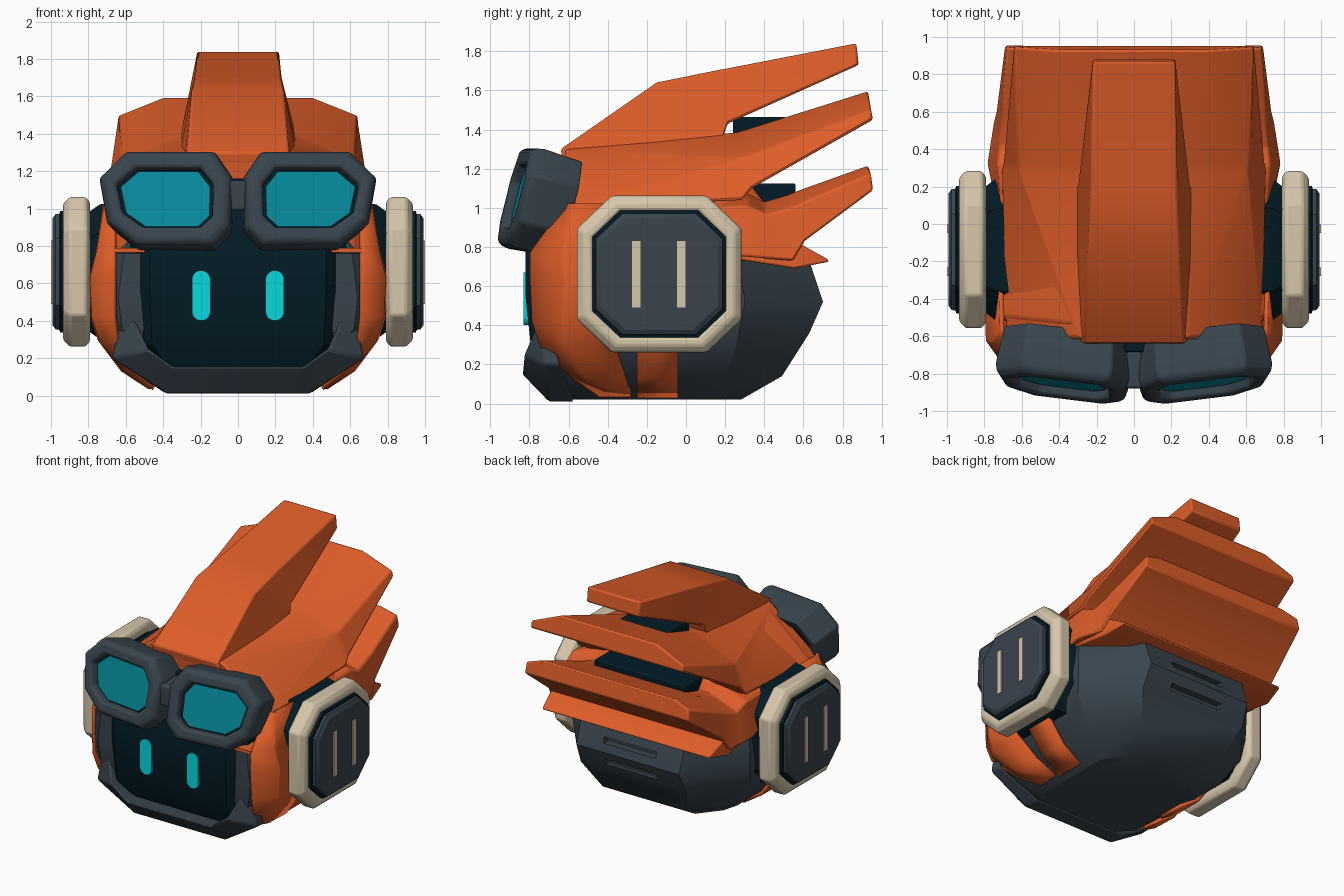
import bpy, bmesh, math
from mathutils import Matrix, Vector

if "Cube" in bpy.data.objects:
    bpy.data.objects.remove(bpy.data.objects["Cube"])


def colour(name, rgb):
    m = bpy.data.materials.new(name)
    m.diffuse_color = (*rgb, 1)
    m.use_nodes = True
    m.node_tree.nodes["Principled BSDF"].inputs["Base Color"].default_value = m.diffuse_color
    return m


ORANGE = colour("orange", (0.73, 0.11, 0.022))
SLATE = colour("slate", (0.041, 0.059, 0.076))
NAVY = colour("navy", (0.001, 0.011, 0.019))
BEIGE = colour("beige", (0.68, 0.57, 0.41))
TEAL = colour("teal", (0.002, 0.25, 0.32))
CYAN = colour("cyan", (0.002, 0.69, 0.74))


def loft(name, rings, mat, closed=True, loop=False, bevel=0, mirror=False, matrix=None):
    """Skin a row of equal-length rings; cap the ends, or join them in a loop."""
    bm = bmesh.new()
    rows = [[bm.verts.new(matrix @ Vector(p) if matrix else p) for p in r] for r in rings]
    n = len(rows[0])
    pairs = list(zip(rows, rows[1:])) + ([(rows[-1], rows[0])] if loop else [])
    for a, b in pairs:
        for i in range(n if closed else n - 1):
            j = (i + 1) % n
            bm.faces.new((a[i], a[j], b[j], b[i]))
    if closed and not loop:
        bm.faces.new(rows[0])
        bm.faces.new(rows[-1])
    bmesh.ops.recalc_face_normals(bm, faces=bm.faces)
    me = bpy.data.meshes.new(name)
    bm.to_mesh(me)
    bm.free()
    me.materials.append(mat)
    ob = bpy.data.objects.new(name, me)
    bpy.context.collection.objects.link(ob)
    if mirror:
        ob.modifiers.new("mirror", 'MIRROR')
    if bevel:
        b = ob.modifiers.new("bevel", 'BEVEL')
        b.width, b.segments, b.limit_method = bevel, 2, 'ANGLE'
    return ob


def flip(pts):
    return [(-x, y, z) for x, y, z in pts]


def sym(half):
    return half + flip(reversed(half))


def plan(z, w, front, back):
    """Horizontal octagon, cut more deeply at the back corners."""
    cf, cb = 0.11, max(0.57 * back, 0.02)
    return sym([(w - cf, front, z), (w, front + cf, z), (w, back - cb, z), (w - cb * 0.8, back, z)])


def box(name, x, y, z, mat, **kw):
    return loft(name, [[(a, y[0], z[0]), (a, y[1], z[0]), (a, y[1], z[1]), (a, y[0], z[1])]
                       for a in x], mat, **kw)


# Head shell with two vent slots at the back
shell = loft("head_shell", [plan(*r) for r in [
    (0.02, 0.40, -0.60, 0.28), (0.14, 0.58, -0.69, 0.49), (0.36, 0.73, -0.76, 0.63),
    (0.52, 0.75, -0.77, 0.70), (0.76, 0.72, -0.77, 0.62), (0.79, 0.71, -0.62, 0.60),
    (1.0, 0.60, -0.55, 0.30)]], SLATE)
for z in (0.43, 0.60):
    cutter = box("vent_cutter", (-0.22, 0.22), (0.62, 0.9), (z - 0.022, z + 0.022), SLATE)
    cutter.hide_render = True
    cutter.hide_set(True)
    m = shell.modifiers.new("vent", 'BOOLEAN')
    m.operation, m.object = 'DIFFERENCE', cutter

# Face screen
loft("face_screen", [plan(z, w, front, -0.4) for z, w, front in [
    (0.08, 0.42, -0.68), (0.27, 0.57, -0.79), (0.55, 0.58, -0.82),
    (0.80, 0.58, -0.82), (1.16, 0.45, -0.68)]], NAVY)

# Capsule eyes
capsule = []
for k in range(16):
    a = math.tau * (k + 0.5) / 16
    capsule.append((0.197 + 0.05 * math.cos(a),
                    0.535 + 0.05 * math.sin(a) + math.copysign(0.085, math.sin(a))))
loft("eye", [[(x, y, z) for x, z in capsule] for y in (-0.80, -0.829)], CYAN, mirror=True)


# Jaw guard: a four-sided bar bent up at both ends
def bar(inner, outer, depth):
    """Section from its front inner and front outer edge, pushed back by depth."""
    return [inner, outer] + [(x, y + depth, z) for x, y, z in (outer, inner)]


jaw = [bar((0.555, -0.76, 0.41), (0.63, -0.74, 0.40), 0.05),
       bar((0.48, -0.83, 0.25), (0.675, -0.73, 0.20), 0.09),
       bar((0.35, -0.84, 0.155), (0.38, -0.70, 0.01), 0.13)]
loft("jaw_guard", jaw + [flip(r) for r in reversed(jaw)], SLATE, bevel=0.014)

# Orange cheek plates, lower straps and brow lips
cheek = loft("cheek_plate", [
    [(xf, yf, z), (xm, ym, z), (xm + 0.008, yb, z)] for z, xf, yf, xm, ym, yb in [
        (1.02, 0.66, -0.61, 0.705, -0.57, -0.3), (0.77, 0.66, -0.79, 0.745, -0.63, -0.3),
        (0.63, 0.66, -0.79, 0.78, -0.62, -0.3), (0.42, 0.66, -0.78, 0.77, -0.63, -0.32),
        (0.30, 0.645, -0.74, 0.73, -0.62, -0.36), (0.14, 0.57, -0.58, 0.61, -0.51, -0.31),
        (0.045, 0.46, -0.44, 0.465, -0.38, -0.28)]], ORANGE, closed=False)
strap = loft("lower_strap", [[(x, -0.25, z), (x, -0.04, z)] for z, x in
                             [(0.04, 0.45), (0.14, 0.605), (0.30, 0.72), (0.42, 0.76)]],
             ORANGE, closed=False)
for ob in (cheek, strap):
    s = ob.modifiers.new("thickness", 'SOLIDIFY')
    s.thickness, s.offset = 0.025, 0
    ob.modifiers.new("mirror", 'MIRROR')
box("brow_lip", (0.36, 0.66), (-0.79, -0.58), (0.765, 0.79), ORANGE, mirror=True)

# Hair base cap
loft("hair_cap", [plan(*r) for r in [
    (0.77, 0.735, -0.60, 0.60), (1.0, 0.71, -0.60, 0.42),
    (1.22, 0.42, -0.625, 0.25), (1.29, 0.32, -0.635, 0.15)]], ORANGE, bevel=0.01)


# Hair layers swept to the back
def wedge(name, stations):
    """Four-sided spike; each station is y, top half width, top, bottom half width, bottom."""
    loft(name, [sym([(xt, y, zt), (xb, y + 0.012, zb)]) for y, xt, zt, xb, zb in stations],
         ORANGE, bevel=0.012)


def sheet(name, slope, stations):
    """Wide layer; each station is y, top, bottom, then flat, shoulder and full half widths."""
    loft(name, [sym([(xi, y, zt), (xs, y + 0.015, max(zt - slope * (xs - xi), zb + 0.02)),
                     (xo, y + 0.025, zb), (xi, y + 0.025, zb)])
                for y, zt, zb, xi, xs, xo in stations], ORANGE, bevel=0.012)


wedge("hair_crest", [(-0.64, 0.27, 1.30, 0.29, 1.24), (-0.15, 0.245, 1.64, 0.31, 1.30),
                     (0.17, 0.23, 1.705, 0.31, 1.34), (0.20, 0.23, 1.71, 0.30, 1.43),
                     (0.87, 0.22, 1.84, 0.22, 1.73)])
sheet("hair_middle", 0.4, [
    (-0.62, 1.30, 1.0, 0.27, 0.30, 0.69), (0.26, 1.385, 1.04, 0.29, 0.61, 0.71),
    (0.31, 1.40, 1.10, 0.29, 0.62, 0.70), (0.93, 1.595, 1.45, 0.40, 0.64, 0.64)])
sheet("hair_lower", 0.3, [
    (-0.58, 1.02, 0.79, 0.5, 0.69, 0.74), (0.05, 1.06, 0.76, 0.5, 0.71, 0.735),
    (0.30, 1.08, 0.75, 0.5, 0.73, 0.785), (0.40, 1.03, 0.74, 0.5, 0.72, 0.77),
    (0.52, 1.065, 0.73, 0.5, 0.71, 0.75), (0.58, 1.09, 0.83, 0.5, 0.71, 0.735),
    (0.93, 1.215, 1.09, 0.55, 0.68, 0.69)])
wedge("hair_tail", [(0.10, 0.72, 0.85, 0.73, 0.76), (0.54, 0.73, 0.84, 0.74, 0.69),
                    (0.72, 0.70, 0.74, 0.70, 0.725)])

# Dark vents in the gaps between hair layers
box("upper_hair_vent", (-0.2, 0.2), (0.24, 0.51), (1.36, 1.465), NAVY, bevel=0.01)
box("lower_hair_vent", (-0.38, 0.38), (0.2, 0.56), (1.02, 1.125), NAVY, bevel=0.01)


# Ear pieces: stacked octagons facing sideways
def octagon(x, h, c=0.42):
    pts = []
    for a, b in ((1, 1), (-1, 1), (-1, -1), (1, -1)):
        corner = [(a, b * (1 - c)), (a * (1 - c), b)]
        pts += corner if a == b else corner[::-1]
    return [(x, -0.137 + a * h * 1.05, 0.662 + b * h) for a, b in pts]


def ear(name, steps, mat, **kw):
    return loft(name, [octagon(x, h) for x, h in steps], mat, mirror=True, **kw)


ear("ear_mount", [(0.60, 0.38), (0.74, 0.36), (0.81, 0.31)], NAVY)
ear("ear_ring", [(0.79, 0.37), (0.815, 0.40), (0.90, 0.40), (0.935, 0.365),
                 (0.935, 0.325), (0.80, 0.32)], BEIGE, loop=True, bevel=0.012)
ear("ear_rim", [(0.80, 0.327), (0.95, 0.325), (0.955, 0.31)], NAVY)
ear("ear_panel", [(0.94, 0.312), (0.975, 0.308), (0.992, 0.285)], SLATE)
# Plain trim bars on the ear panels
for y in (-0.255, -0.025):
    box("ear_trim", (0.990, 0.999), (y - 0.022, y + 0.022), (0.49, 0.83), BEIGE, mirror=True)

# Goggles: tilted frames with recessed lenses
OUTER = [(-0.26, 0.265), (0.22, 0.265), (0.36, 0.12), (0.31, -0.13),
         (0.15, -0.26), (-0.27, -0.26), (-0.36, -0.16), (-0.36, 0.12)]
INNER = [(u * 0.72, v * 0.62) for u, v in OUTER]
TILT = (Matrix.Translation((0.395, -0.88, 1.06)) @ Matrix.Rotation(math.radians(7), 4, 'Z')
        @ Matrix.Rotation(math.radians(-14), 4, 'X'))


def goggle(name, steps, mat, **kw):
    """Stack outlines, each given as outline, scale and depth."""
    loft(name, [[(u * s, d, v * s) for u, v in poly] for poly, s, d in steps],
         mat, mirror=True, matrix=TILT, **kw)


goggle("goggle_frame", [(OUTER, 0.94, 0.28), (OUTER, 1.0, 0.07), (OUTER, 0.97, 0.025),
                        (OUTER, 0.88, 0.0), (INNER, 1.05, 0.0), (INNER, 1.0, 0.02),
                        (INNER, 0.98, 0.25)], SLATE, loop=True, bevel=0.012)
goggle("lens_backing", [(INNER, 1.02, 0.06), (INNER, 1.02, 0.22)], NAVY)
goggle("goggle_lens", [(INNER, 0.93, 0.045), (INNER, 0.93, 0.08)], TEAL)
box("goggle_bridge", (-0.045, 0.045), (-0.88, -0.68), (0.99, 1.15), SLATE, bevel=0.015)

# Smooth gentle bends, keep hard edges
for ob in bpy.context.scene.objects:
    if not ob.hide_render:
        ob.select_set(True)
        bpy.context.view_layer.objects.active = ob
bpy.ops.object.shade_smooth_by_angle(angle=math.radians(30))
